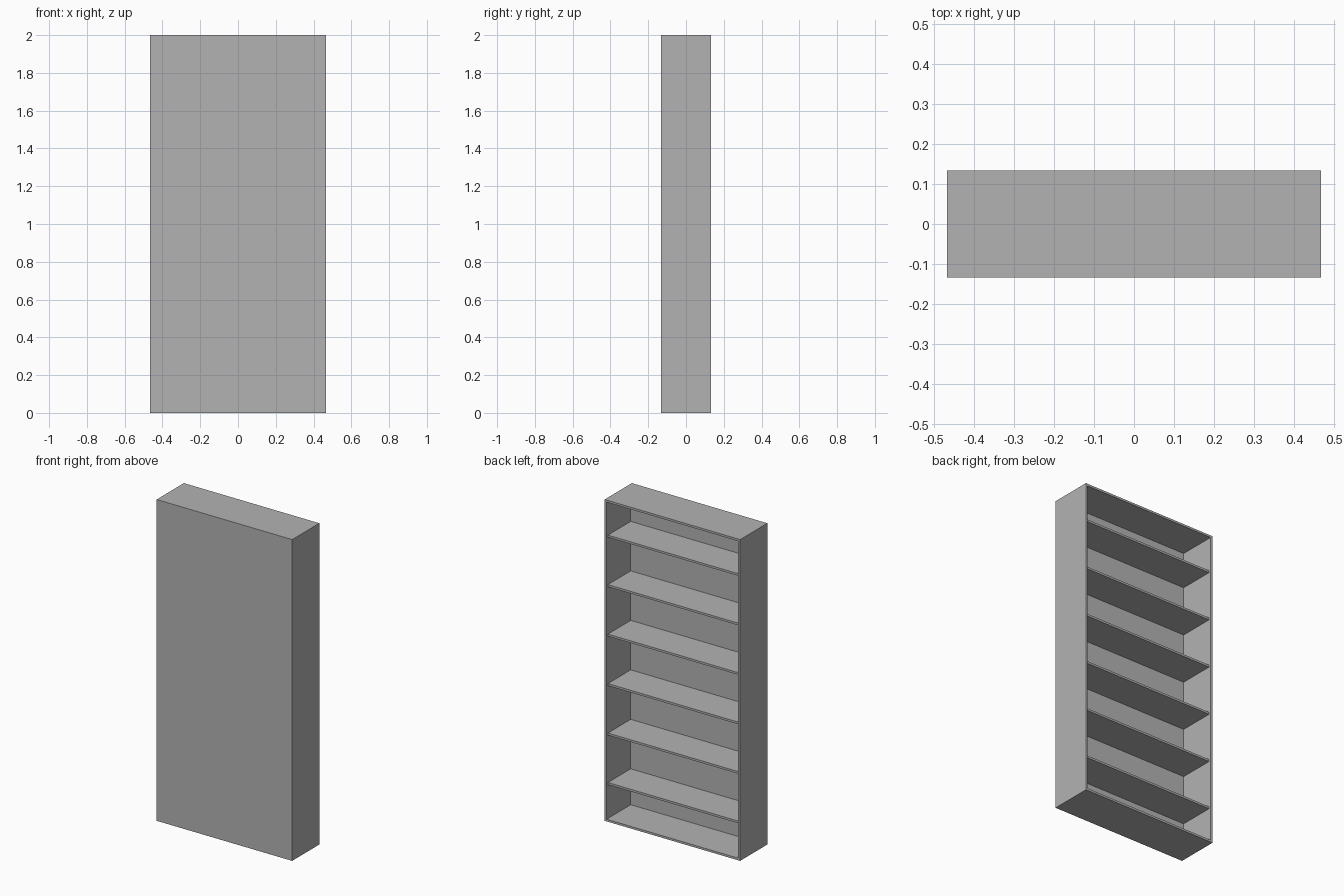
import bpy

# Remove the default cube
cube = bpy.data.objects.get("Cube")
if cube:
    bpy.data.objects.remove(cube, do_unlink=True)

# Overall size and board thicknesses
WIDTH, DEPTH, HEIGHT = 0.933, 0.267, 2.0
BOARD = 0.0133
PANEL = 0.03
RECESS = 0.0133
SHELVES = 6
LOWEST = 0.23

# Single grey paint
grey = bpy.data.materials.new("plain_grey")
grey.use_nodes = True
colour = (0.45, 0.45, 0.45, 1)
grey.diffuse_color = colour
grey.node_tree.nodes["Principled BSDF"].inputs["Base Color"].default_value = colour


def board(name, low, high):
    """Add a box spanning two opposite corners."""
    centre = [(a + b) / 2 for a, b in zip(low, high)]
    bpy.ops.mesh.primitive_cube_add(size=1, location=centre)
    obj = bpy.context.object
    obj.name = name
    obj.scale = [b - a for a, b in zip(low, high)]
    bpy.ops.object.transform_apply(location=False, rotation=False, scale=True)
    obj.data.materials.append(grey)
    return obj


x, y = WIDTH / 2, DEPTH / 2
inner_x = x - BOARD
inner_y = -y + PANEL

# Closed front panel with side walls, floor and top behind it
board("front_panel", (-x, -y, 0), (x, inner_y, HEIGHT))
board("left_side", (inner_x, inner_y, 0), (x, y, HEIGHT))
board("right_side", (-x, inner_y, 0), (-inner_x, y, HEIGHT))
board("bottom_board", (-inner_x, inner_y, 0), (inner_x, y, BOARD))
board("top_board", (-inner_x, inner_y, HEIGHT - BOARD), (inner_x, y, HEIGHT))

# Evenly spaced shelves, set back slightly from the open side
step = (HEIGHT - 2 * LOWEST) / (SHELVES - 1)
for i in range(SHELVES):
    z = LOWEST + i * step
    board(f"shelf_{i + 1}", (-inner_x, inner_y, z - BOARD / 2),
          (inner_x, y - RECESS, z + BOARD / 2))
